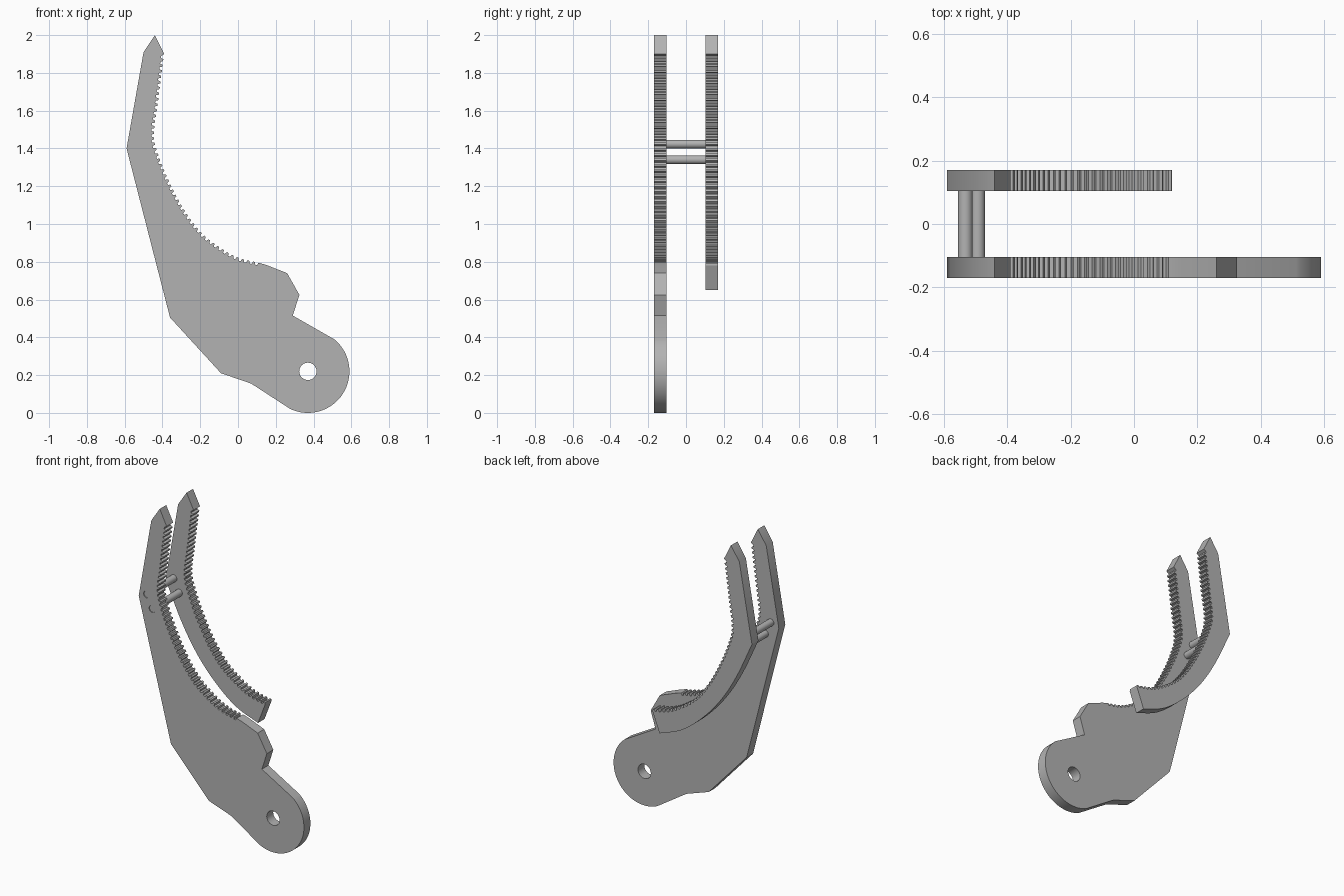
import bpy, bmesh, math
from mathutils import Vector

if "Cube" in bpy.data.objects:
    bpy.data.objects.remove(bpy.data.objects["Cube"], do_unlink=True)

grey = bpy.data.materials.new("plain grey")
grey.use_nodes = True
grey.diffuse_color = (0.45, 0.45, 0.45, 1)
grey.node_tree.nodes["Principled BSDF"].inputs["Base Color"].default_value = grey.diffuse_color


def arc(cx, cz, r, start, end, steps):
    """Points along an arc, angles in degrees."""
    angles = [math.radians(start + (end - start) * i / steps) for i in range(steps + 1)]
    return [(cx + r * math.cos(a), cz + r * math.sin(a)) for a in angles]


def circle(cx, cz, r, steps=24):
    return arc(cx, cz, r, 0, 360, steps)[:-1]


def smooth_path(points, steps=6):
    """Catmull-Rom curve through the points."""
    pts = [Vector(p) for p in points]
    pts = [2 * pts[0] - pts[1]] + pts + [2 * pts[-1] - pts[-2]]
    out = []
    for a, b, c, d in zip(pts, pts[1:], pts[2:], pts[3:]):
        for i in range(steps):
            t = i / steps
            out.append(0.5 * (2 * b + (c - a) * t + (2 * a - 5 * b + 4 * c - d) * t * t
                              + (3 * b - a - 3 * c + d) * t ** 3))
    return out + [pts[-2]]


def toothed(points, pitch=0.03, depth=0.007):
    """Square-ish teeth evenly spaced along a path."""
    path = smooth_path(points)
    total = sum((b - a).length for a, b in zip(path, path[1:]))
    count = round(total / pitch)

    def sample(s):
        for a, b in zip(path, path[1:]):
            length = (b - a).length
            if s <= length:
                break
            s -= length
        d = (b - a).normalized()
        return a + d * s, Vector((-d.y, d.x))

    out = []
    for i in range(count):
        for offset, side in ((0.05, -1), (0.4, -1), (0.55, 1), (0.9, 1)):
            p, n = sample((i + offset) * total / count)
            out.append(tuple(p + n * depth * side))
    return out


def plate(name, loops, y_mid, thickness):
    """Flat plate from an outline and optional hole loops in the x-z plane."""
    curve = bpy.data.curves.new(name, "CURVE")
    curve.dimensions = "2D"
    curve.fill_mode = "BOTH"
    curve.extrude = thickness / 2
    for loop in loops:
        spline = curve.splines.new("POLY")
        spline.points.add(len(loop) - 1)
        for point, (x, z) in zip(spline.points, loop):
            point.co = (x, z, 0, 1)
        spline.use_cyclic_u = True
    obj = bpy.data.objects.new(name, curve)
    bpy.context.collection.objects.link(obj)
    obj.rotation_euler.x = math.pi / 2
    obj.location.y = y_mid
    bpy.ops.object.select_all(action="DESELECT")
    obj.select_set(True)
    bpy.context.view_layer.objects.active = obj
    bpy.ops.object.convert(target="MESH")
    obj = bpy.context.object
    bm = bmesh.new()
    bm.from_mesh(obj.data)
    bmesh.ops.remove_doubles(bm, verts=bm.verts, dist=0.0001)
    bmesh.ops.recalc_face_normals(bm, faces=bm.faces)
    bm.to_mesh(obj.data)
    bm.free()
    finish(obj)


def finish(obj):
    obj.data.materials.clear()
    obj.data.materials.append(grey)
    bpy.ops.object.shade_smooth_by_angle(angle=math.radians(25))


# Shared blade tip and gripping edge
tip = [(-0.59, 1.4), (-0.5, 1.91), (-0.44, 2.0), (-0.39, 1.9)]
grip = [(-0.4, 1.89), (-0.43, 1.65), (-0.452, 1.47), (-0.427, 1.36), (-0.37, 1.22),
        (-0.29, 1.07), (-0.2, 0.95), (-0.1, 0.87), (0, 0.815), (0.12, 0.785)]
teeth = toothed(grip)
pins = [(-0.532, 1.423), (-0.493, 1.34)]
pin_radius = 0.023

# Front jaw with round pivot lobe, pivot hole and pin sockets
pivot = (0.37, 0.22)
jaw = tip + teeth + [(0.15, 0.783), (0.26, 0.74), (0.325, 0.625), (0.29, 0.515)]
jaw += arc(*pivot, 0.22, 50, -115, 32)
jaw += [(0.07, 0.155), (-0.09, 0.21), (-0.36, 0.505)]
plate("front_jaw", [jaw, circle(*pivot, 0.046)] + [circle(*p, pin_radius) for p in pins],
      -0.137, 0.066)

# Back jaw, a curved band with the same teeth
back_edge = smooth_path([(0.07, 0.65), (-0.09, 0.715), (-0.24, 0.835), (-0.37, 0.985),
                         (-0.48, 1.165), (-0.59, 1.4)])
plate("back_jaw", [tip + teeth + [(0.12, 0.78)] + [tuple(p) for p in back_edge[:-1]]],
      0.137, 0.066)

# Cross pins joining the jaws
for i, (x, z) in enumerate(pins):
    start, end = -0.165, 0.12
    bpy.ops.mesh.primitive_cylinder_add(vertices=24, radius=pin_radius, depth=end - start,
                                        location=(x, (start + end) / 2, z),
                                        rotation=(math.pi / 2, 0, 0))
    pin = bpy.context.object
    pin.name = "cross_pin_" + ("upper", "lower")[i]
    finish(pin)
